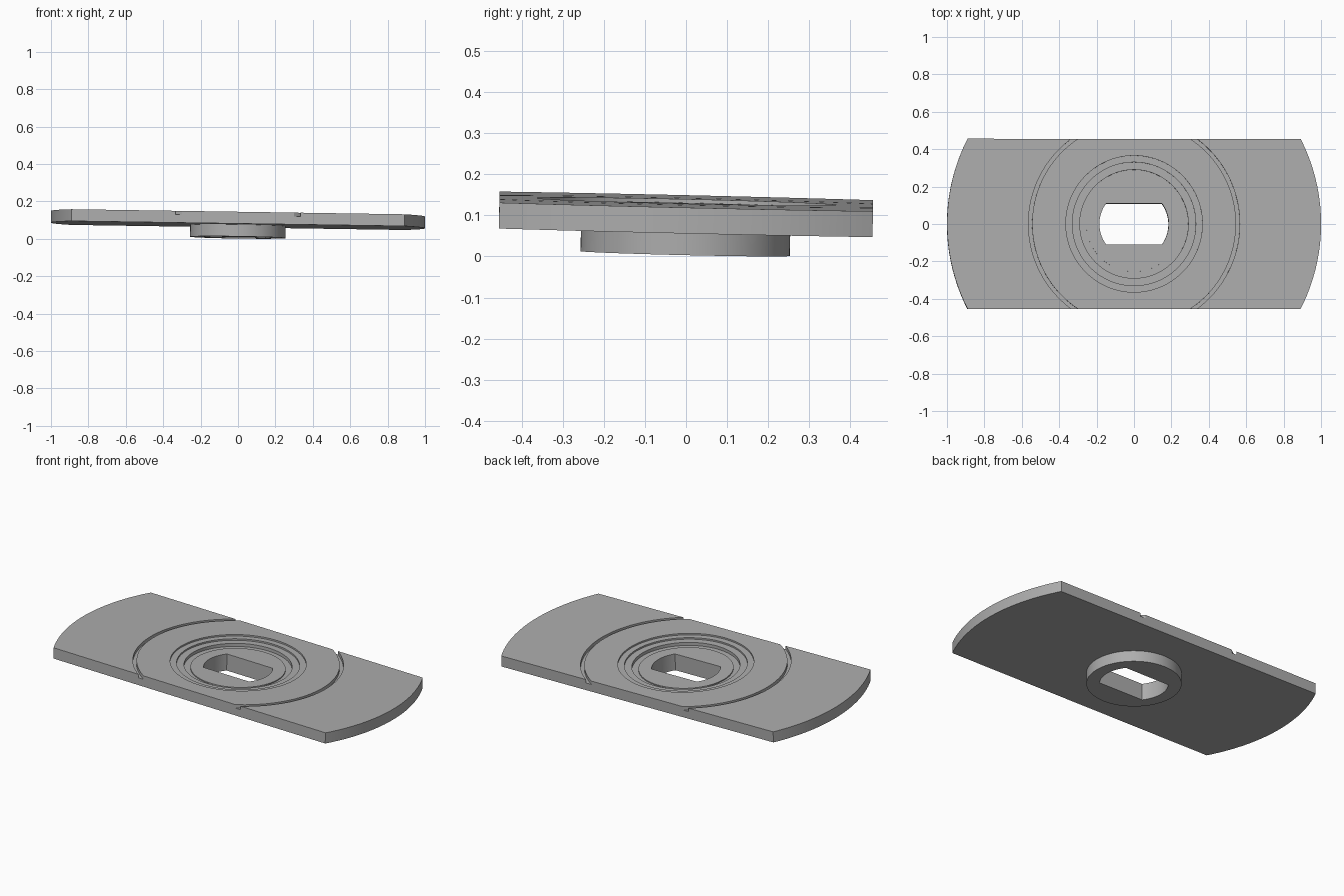
import bpy, bmesh, math
from mathutils import Matrix, Vector

if "Cube" in bpy.data.objects:
    bpy.data.objects.remove(bpy.data.objects["Cube"])

SEGMENTS = 128
TOP, UNDER, BASE = 0.134, 0.071, 0.007   # heights on the axis
GROOVE = TOP - 0.02
LEDGE, FLOOR, SEAT = TOP - 0.018, TOP - 0.036, TOP - 0.03

grey = bpy.data.materials.new("plain_grey")
grey.use_nodes = True
colour = (0.42, 0.42, 0.42, 1)
grey.diffuse_color = colour
grey.node_tree.nodes["Principled BSDF"].inputs["Base Color"].default_value = colour


def lathe(name, profile):
    """Spin a closed (radius, height) profile into a solid."""
    bm = bmesh.new()
    verts = [bm.verts.new((r, 0, z)) for r, z in profile]
    edges = [bm.edges.new(pair) for pair in zip(verts, verts[1:])]
    bmesh.ops.spin(bm, geom=verts + edges, cent=(0, 0, 0), axis=(0, 0, 1),
                   angle=math.tau, steps=SEGMENTS, use_duplicate=False)
    bmesh.ops.remove_doubles(bm, verts=bm.verts, dist=1e-5)
    bmesh.ops.recalc_face_normals(bm, faces=bm.faces)
    mesh = bpy.data.meshes.new(name)
    bm.to_mesh(mesh)
    bm.free()
    obj = bpy.data.objects.new(name, mesh)
    bpy.context.collection.objects.link(obj)
    mesh.materials.append(grey)
    return obj


def box(name, size):
    bpy.ops.mesh.primitive_cube_add(size=1)
    obj = bpy.context.object
    obj.name = name
    obj.data.transform(Matrix.Diagonal((*size, 1)))
    obj.data.materials.append(grey)
    return obj


def cut(target, cutter, operation):
    """Apply a boolean and discard the cutter."""
    mod = target.modifiers.new("cut", "BOOLEAN")
    mod.operation, mod.object, mod.solver = operation, cutter, "EXACT"
    bpy.context.view_layer.objects.active = target
    bpy.ops.object.modifier_apply(modifier=mod.name)
    bpy.data.objects.remove(cutter)


# Round plate with ring groove, stepped recess and hub underneath
plate = lathe("stepped_plate", [
    (0, SEAT), (0.255, SEAT), (0.255, FLOOR), (0.29, FLOOR),
    (0.29, LEDGE), (0.33, LEDGE), (0.33, LEDGE + 0.009), (0.365, LEDGE + 0.009),
    (0.365, TOP), (0.545, TOP), (0.545, GROOVE), (0.565, GROOVE), (0.565, TOP),
    (1, TOP), (1, UNDER), (0.255, UNDER), (0.255, BASE), (0, BASE)])

# Straight long sides
cut(plate, box("side_trim", (3, 0.91, 1)), "INTERSECT")

# Round hole with two flat sides
hole = lathe("hole_cutter", [(0, 0.5), (0.185, 0.5), (0.185, -0.5), (0, -0.5)])
cut(hole, box("hole_flats", (1, 0.22, 2)), "INTERSECT")
cut(plate, hole, "DIFFERENCE")

# Slight lean of the whole piece
normal = Vector((0.0152, 0.023, 1))
pivot = Matrix.Translation((0, 0, 0.1))
lean = Vector((0, 0, 1)).rotation_difference(normal).to_matrix().to_4x4()
plate.data.transform(pivot @ lean @ pivot.inverted())

bpy.ops.object.select_all(action="DESELECT")
plate.select_set(True)
bpy.context.view_layer.objects.active = plate
bpy.ops.object.shade_smooth_by_angle(angle=math.radians(30))
